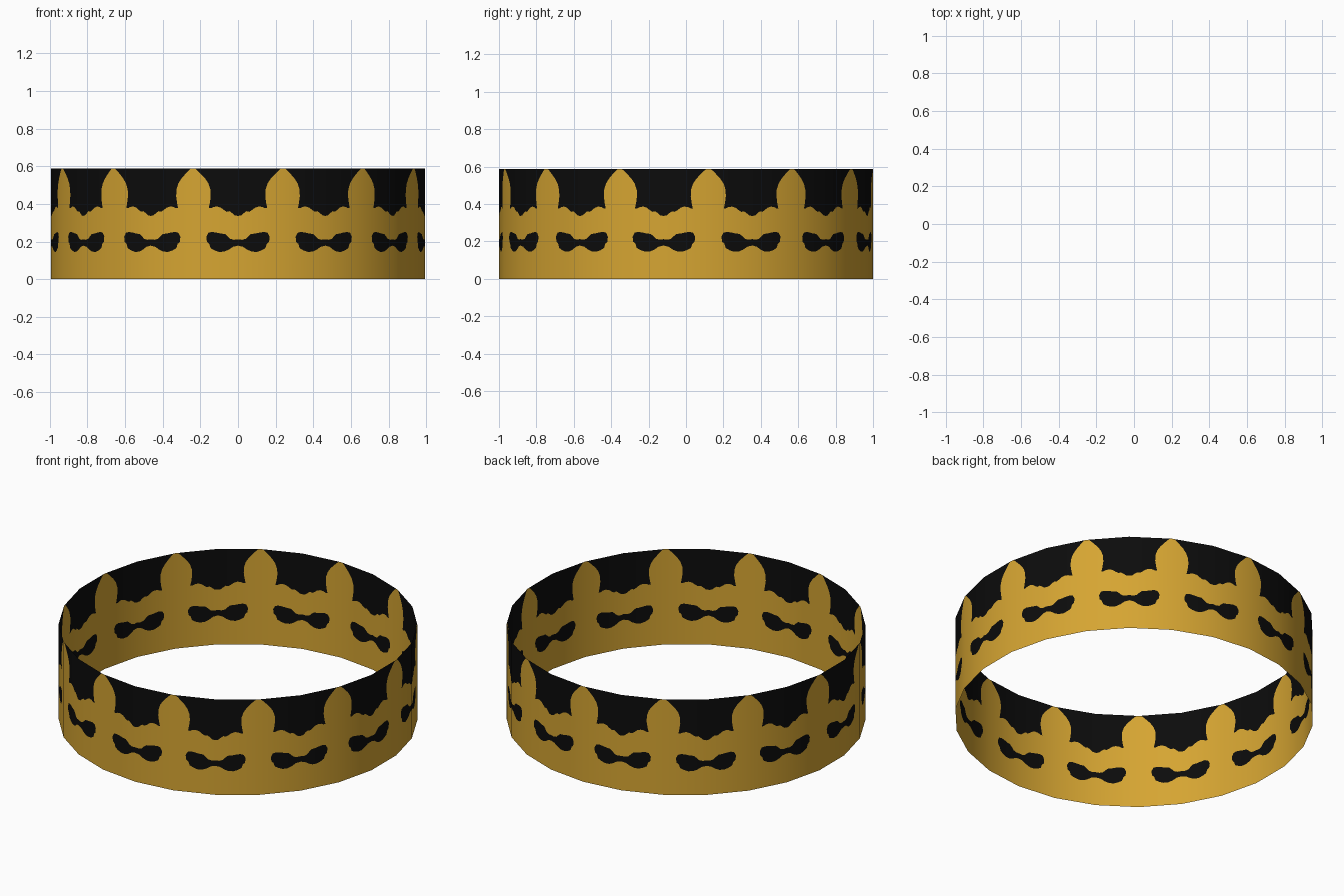
import bpy, bmesh, math
from mathutils import Vector

if "Cube" in bpy.data.objects:
    bpy.data.objects.remove(bpy.data.objects["Cube"])

SIDES = 26          # 13 teeth, one gap-half plus one tooth-half each
TOP = 0.587

# Half of one repeat: u = 0 at the gap centre, u = 1 at the tooth centre
outline = [(0, .336), (.07, .339), (.14, .353), (.19, .361), (.25, .358), (.31, .367),
           (.38, .380), (.46, .386), (.54, .384), (.60, .377), (.65, .377),
           (.625, .405), (.605, .44), (.61, .475), (.655, .508), (.73, .535),
           (.82, .558), (.89, .575), (.95, TOP)]
# Half of the dark slot, from its top centre round to its bottom centre
slot = [(0, .212), (.09, .209), (.17, .214), (.23, .228), (.29, .240), (.38, .242),
        (.47, .247), (.58, .251), (.66, .246), (.705, .225), (.69, .198), (.64, .188),
        (.61, .165), (.52, .153), (.42, .145), (.31, .146), (.21, .156), (.11, .172), (0, .178)]

gold_poly = [(0, 0), (1, 0), (1, TOP)] + outline[::-1] + slot
black_poly = outline + [(0, TOP)]


def material(name, rgb):
    m = bpy.data.materials.new(name)
    m.diffuse_color = (*rgb, 1)
    m.use_nodes = True
    m.node_tree.nodes["Principled BSDF"].inputs["Base Color"].default_value = m.diffuse_color
    return m


def corner(k):
    a = math.radians(-90) + 2 * math.pi * k / SIDES
    return Vector((math.cos(a), math.sin(a), 0))


# Thin open band, each flat side cut into gold and black areas
bm = bmesh.new()
for k in range(SIDES):
    gap, tooth = (k, k + 1) if k % 2 == 0 else (k + 1, k)
    p, q = corner(gap), corner(tooth)
    outward = p + q
    for poly, index in ((gold_poly, 0), (black_poly, 1), (slot, 1)):
        verts = [bm.verts.new(p.lerp(q, u) + Vector((0, 0, z))) for u, z in poly]
        face = bm.faces.new(verts)
        face.material_index = index
        face.smooth = True
        face.normal_update()
        if face.normal.dot(outward) < 0:
            face.normal_flip()
bmesh.ops.remove_doubles(bm, verts=bm.verts[:], dist=1e-5)
bmesh.ops.triangulate(bm, faces=bm.faces[:], ngon_method='EAR_CLIP')

mesh = bpy.data.meshes.new("crown_band")
bm.to_mesh(mesh)
bm.free()
mesh.materials.append(material("gold", (.67, .376, .032)))
mesh.materials.append(material("black", (.0035, .0035, .0035)))

# Round shading: normals point straight out from the axis
mesh.normals_split_custom_set_from_vertices(
    [Vector((v.co.x, v.co.y, 0)).normalized() for v in mesh.vertices])

band = bpy.data.objects.new("crown_band", mesh)
bpy.context.collection.objects.link(band)
